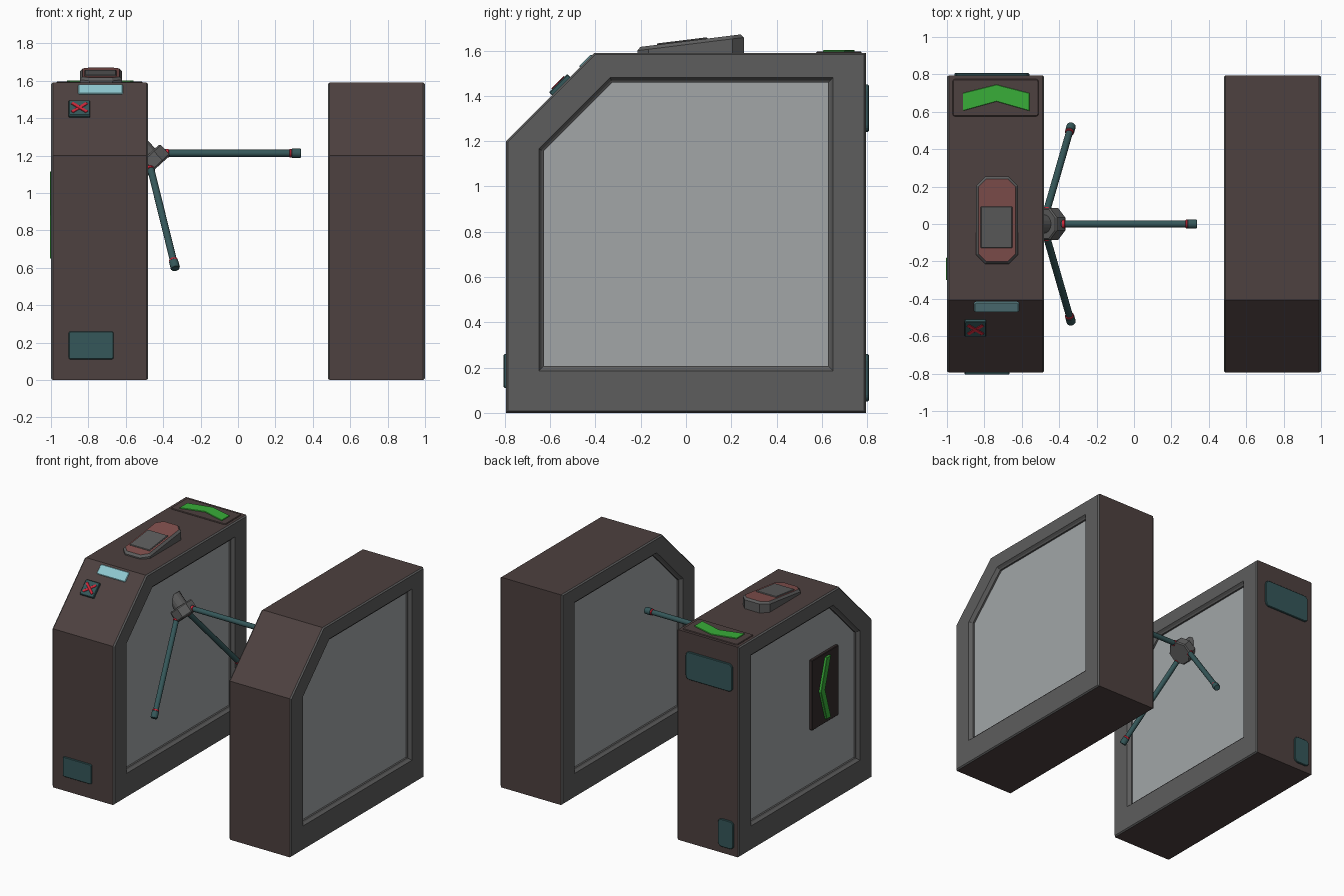
import bpy, bmesh
from math import sin, cos, pi, radians
from mathutils import Vector, Matrix

if "Cube" in bpy.data.objects:
    bpy.data.objects.remove(bpy.data.objects["Cube"])


def material(name, *rgb):
    m = bpy.data.materials.new(name)
    m.diffuse_color = (*rgb, 1)
    m.use_nodes = True
    m.node_tree.nodes["Principled BSDF"].inputs["Base Color"].default_value = m.diffuse_color
    return m


BROWN = material("brown_shell", .075, .052, .05)
GREY = material("dark_grey", .11, .11, .11)
PANEL = material("side_panel_grey", .36, .38, .39)
TEAL = material("teal", .035, .095, .1)
RED = material("red", .6, .02, .04)
PADRED = material("pad_red", .22, .08, .075)
GREEN = material("green", .04, .42, .04)
CYAN = material("display_cyan", .27, .58, .63)
BLACK = material("sign_dark", .035, .025, .025)


def frame(origin, u, v):
    """Matrix whose local x, y, z are u, v and u cross v."""
    u, v = Vector(u).normalized(), Vector(v).normalized()
    m = Matrix((u, v, u.cross(v))).transposed().to_4x4()
    m.translation = origin
    return m


def offset(pts, d):
    """Shrink a counter-clockwise outline by d with mitred corners."""
    out = []
    for i, p in enumerate(pts):
        p = Vector(p)
        a = (p - Vector(pts[i - 1])).normalized()
        b = (Vector(pts[(i + 1) % len(pts)]) - p).normalized()
        na, nb = Vector((-a.y, a.x)), Vector((-b.y, b.x))
        out.append(tuple(p + (na + nb) * d / (1 + na.dot(nb))))
    return out


def loft(name, rings, mat, mats):
    """Skin (outline, height) rings; mats = one material, or start cap, bands, end cap."""
    bands = len(rings) + 1
    mats = mats if isinstance(mats, list) else [mats] * bands
    slots = list(dict.fromkeys(mats))
    bm = bmesh.new()
    rv = [[bm.verts.new(mat @ Vector((*p, h))) for p in pts] for pts, h in rings]
    bm.faces.new(rv[0][::-1]).material_index = slots.index(mats[0])
    for k in range(len(rv) - 1):
        n = len(rv[k])
        for i in range(n):
            j = (i + 1) % n
            f = bm.faces.new((rv[k][i], rv[k][j], rv[k + 1][j], rv[k + 1][i]))
            f.material_index = slots.index(mats[k + 1])
    bm.faces.new(rv[-1]).material_index = slots.index(mats[-1])
    bmesh.ops.recalc_face_normals(bm, faces=bm.faces)
    me = bpy.data.meshes.new(name)
    bm.to_mesh(me)
    bm.free()
    for m in slots:
        me.materials.append(m)
    ob = bpy.data.objects.new(name, me)
    bpy.context.collection.objects.link(ob)
    return ob


def plate(name, pts, mat, h, mats, bevel=.004):
    """Flat plate with bevelled rim, sunk slightly into its surface."""
    area = sum(pts[i - 1][0] * p[1] - p[0] * pts[i - 1][1] for i, p in enumerate(pts))
    pts = pts if area > 0 else pts[::-1]
    return loft(name, [(pts, -.005), (pts, h - bevel), (offset(pts, bevel), h)], mat, mats)


def rect(x0, x1, y0, y1, r=.004, seg=1):
    """Rectangle with chamfered (seg=1) or rounded corners."""
    out = []
    for k, (cx, cy) in enumerate([(x1 - r, y1 - r), (x0 + r, y1 - r), (x0 + r, y0 + r), (x1 - r, y0 + r)]):
        for s in range(seg + 1):
            a = (k + s / seg) * pi / 2
            out.append((cx + r * cos(a), cy + r * sin(a)))
    return out


def disc(r, n, turn=0):
    return [(r * cos(2 * pi * i / n + turn), r * sin(2 * pi * i / n + turn)) for i in range(n)]


# cabinets: extruded side profile with recessed panels on both sides
outer = [(-.795, 0), (.795, 0), (.795, 1.59), (-.405, 1.59), (-.795, 1.2)]
inner = [(-.65, .185), (.65, .185), (.65, 1.48), (-.335, 1.48), (-.65, 1.165)]
half = [(offset(inner, .022), .225), (offset(inner, .022), .238), (offset(inner, .012), .244),
        (inner, .26), (offset(outer, .008), .26), (outer, .25)]
rings = [(p, -h) for p, h in half] + half[::-1]
side_mats = [PANEL] + [GREY] * 5
for side, cx in (("left", -.74), ("right", .74)):
    loft(side + "_cabinet", rings, frame((cx, 0, 0), (0, 1, 0), (0, 0, 1)),
         side_mats + [BROWN] + side_mats[::-1])

FRONT = frame((0, -.795, 0), (1, 0, 0), (0, 0, 1))
BACK = frame((0, .795, 0), (-1, 0, 0), (0, 0, 1))
TOP = frame((0, 0, 1.59), (1, 0, 0), (0, 1, 0))
SLOPE = frame((0, -.405, 1.59), (1, 0, 0), (0, 1, 1))
LEFT = frame((-.965, 0, 0), (0, -1, 0), (0, 0, 1))

# service covers on the front and back
plate("front_cover", rect(-.905, -.665, .11, .26, .01, 2), FRONT, .01, TEAL)
plate("back_upper_cover", rect(.56, .95, 1.24, 1.45, .03, 4), BACK, .012, TEAL)
plate("back_lower_cover", rect(.83, .96, .05, .26, .03, 4), BACK, .012, TEAL)

# display strip and no-entry badge on the sloping face
plate("display_strip", rect(-.855, -.615, -.09, -.015, .01, 2), SLOPE, .006, CYAN)
plate("badge", rect(-.905, -.79, -.265, -.15), SLOPE, .018, TEAL)
for i, ang in enumerate((40, -40)):
    m = SLOPE @ Matrix.Translation((-.8475, -.2075, .018)) @ Matrix.Rotation(radians(ang), 4, 'Z')
    plate("badge_cross_%d" % (i + 1), rect(-.052, .052, -.009, .009, .002), m, .004 + i * .001, RED, .001)

# direction arrow on the top
plate("top_arrow_plate", rect(-.97, -.51, .575, .775, .015, 3), TOP, .006, BROWN)
plate("top_arrow", [(-.915, .605), (-.735, .655), (-.56, .605), (-.56, .70), (-.735, .745), (-.915, .70)],
      TOP, .012, GREEN, .002)

# direction arrow on the outer side
plate("side_arrow_plate", rect(.10, .415, .615, 1.145), LEFT, .022, BLACK)
plate("side_arrow", [(.30, 1.115), (.25, 1.115), (.18, .88), (.25, .65), (.30, .65), (.23, .88)],
      LEFT, .04, GREEN, .002)

# card reader: chamfered pad with a top tilted towards the user
oct_pad = rect(-.845, -.62, -.215, .255, .05)
pad = loft("reader_pad", [(oct_pad, -.005), (oct_pad, .036), (offset(oct_pad, .014), .051),
                          (offset(oct_pad, .03), .051)], TOP, [GREY, GREY, GREY, PADRED, PADRED])
for v in pad.data.vertices:
    if v.co.z > 1.6:
        v.co.z += .124 * v.co.y
plate("reader_screen", rect(-.82, -.65, -.13, .095), frame((0, 0, 1.641), (1, 0, 0), (0, 1, .124)), .006, GREY)

# tripod: octagonal hub on a tilted axis, three arms turned about it
tilt = radians(47.5)
apex = Vector((-.487, 0, 1.212))
axis = Vector((cos(tilt), 0, -sin(tilt)))
hub_frame = frame(apex, (sin(tilt), 0, cos(tilt)), (0, 1, 0))
if hub_frame.col[2].to_3d().dot(axis) < 0:
    hub_frame = frame(apex, (sin(tilt), 0, cos(tilt)), (0, -1, 0))
loft("tripod_hub", [(disc(.085, 8, pi / 8), .01), (disc(.092, 8, pi / 8), .018),
                    (disc(.092, 8, pi / 8), .083), (disc(.085, 8, pi / 8), .092)], hub_frame, GREY)
loft("hub_shaft", [(disc(.05, 16), -.08), (disc(.05, 16), .02)], hub_frame, GREY)

arm_rings = [(.02, .08), (.022, .082), (.022, .102), (.023, .104), (.023, .116), (.019, .118),
             (.019, .762), (.023, .764), (.023, .774), (.025, .776), (.025, .819), (.021, .825)]
arm_mats = [TEAL, TEAL, TEAL, RED, RED, RED, TEAL, RED, RED, TEAL, TEAL, TEAL, TEAL]
for i in range(3):
    m = (Matrix.Translation(apex) @ Matrix.Rotation(i * 2 * pi / 3, 4, axis)
         @ frame((0, 0, 0), (0, 1, 0), (0, 0, 1)))
    arm = loft("tripod_arm_%d" % (i + 1), [(disc(r, 16), t) for r, t in arm_rings], m, arm_mats)
    bpy.context.view_layer.objects.active = arm
    bpy.ops.object.select_all(action='DESELECT')
    arm.select_set(True)
    bpy.ops.object.shade_smooth_by_angle(angle=radians(30))
